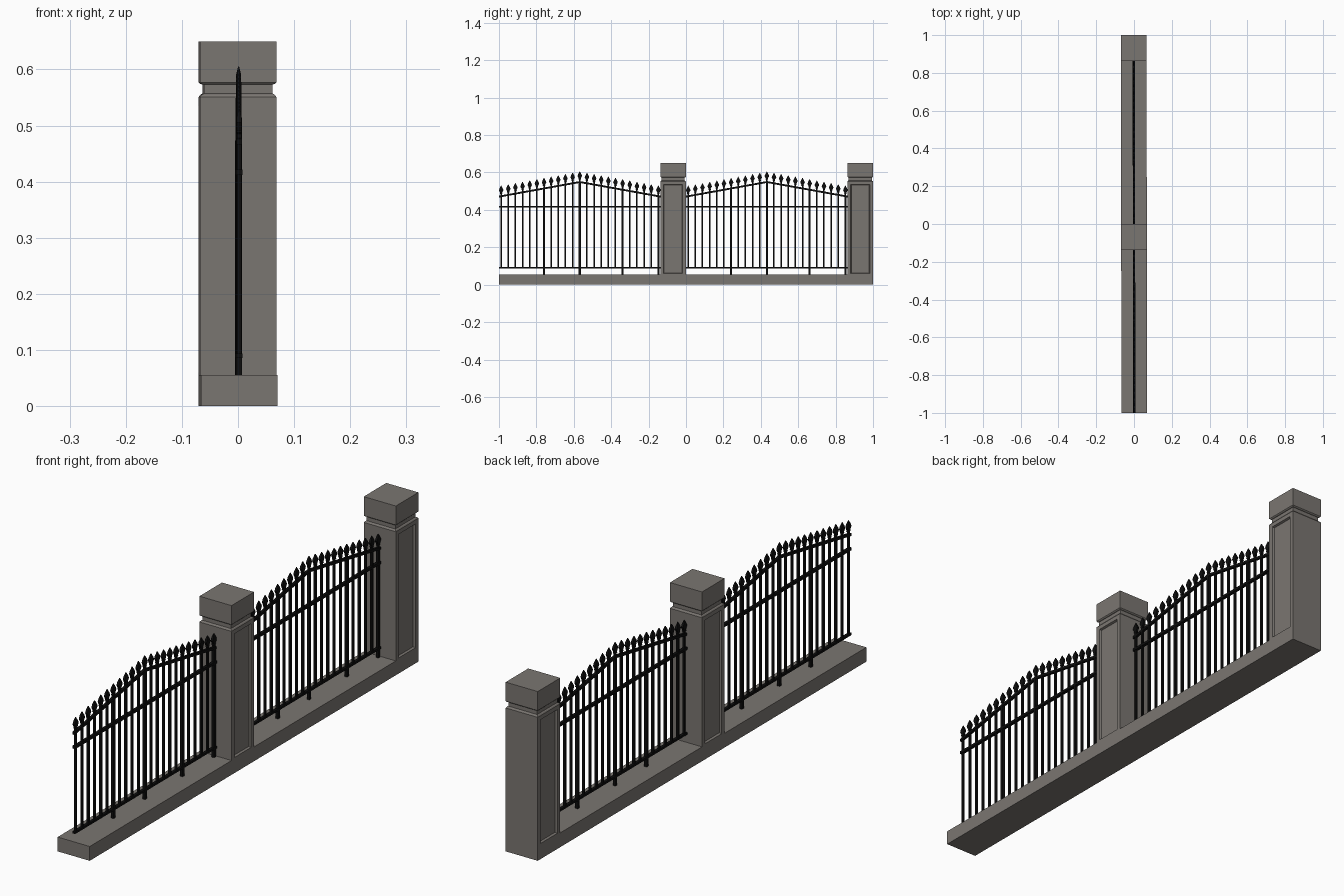
import bpy, bmesh, math
from mathutils import Matrix, Vector

if "Cube" in bpy.data.objects:
    bpy.data.objects.remove(bpy.data.objects["Cube"])


def material(name, rgb):
    m = bpy.data.materials.new(name)
    m.diffuse_color = (*rgb, 1)
    m.use_nodes = True
    m.node_tree.nodes["Principled BSDF"].inputs["Base Color"].default_value = m.diffuse_color
    return m


stone = material("warm grey stone", (0.195, 0.18, 0.165))
iron = material("black iron", (0.004, 0.004, 0.004))
TILT = Matrix.Rotation(0.002, 4, 'Z')   # the whole wall runs very slightly off axis
HX = 0.068                              # half thickness of the wall
BASE_TOP = 0.055


def finish(name, bm, mat):
    bmesh.ops.recalc_face_normals(bm, faces=bm.faces)
    bm.transform(TILT)
    me = bpy.data.meshes.new(name)
    bm.to_mesh(me)
    bm.free()
    me.materials.append(mat)
    ob = bpy.data.objects.new(name, me)
    bpy.context.collection.objects.link(ob)
    return ob


def box(bm, lo, hi):
    lo, hi = Vector(lo), Vector(hi)
    s = hi - lo
    bmesh.ops.create_cube(bm, size=1, matrix=Matrix.Translation((lo + hi) / 2)
                          @ Matrix.Diagonal((s.x, s.y, s.z, 1)))


def loft(bm, rings):
    """Join rings of points into a closed solid."""
    vs = [[bm.verts.new(p) for p in r] for r in rings]
    n = len(vs[0])
    for a, b in zip(vs, vs[1:]):
        for i in range(n):
            j = (i + 1) % n
            bm.faces.new((a[i], a[j], b[j], b[i]))
    bm.faces.new(vs[0][::-1])
    bm.faces.new(vs[-1])


def rect(cy, hx, hy, z):
    return [(-hx, cy - hy, z), (hx, cy - hy, z), (hx, cy + hy, z), (-hx, cy + hy, z)]


# low wall under everything
bm = bmesh.new()
box(bm, (-HX, -1, 0), (HX, 1, BASE_TOP))
finish("base_wall", bm, stone)


# pillar with a grooved neck, block cap and sunken side panels
def pillar(name, cy):
    hy = 0.0685
    prof = [(0, BASE_TOP), (0, 0.551), (0.003, 0.555), (0.007, 0.557),
            (0.007, 0.573), (0.003, 0.574), (0, 0.577), (0, 0.65)]
    bm = bmesh.new()
    loft(bm, [rect(cy, HX - d, hy - d, z) for d, z in prof])
    bmesh.ops.recalc_face_normals(bm, faces=bm.faces)
    sides = [f for f in bm.faces if abs(f.normal.x) > 0.9 and f.calc_area() > 0.04]
    bmesh.ops.inset_individual(bm, faces=sides, thickness=0.025)
    for f in sides:
        for v in f.verts:       # panel reaches nearly down to the base wall
            v.co.z = 0.535 if v.co.z > 0.3 else 0.06
    bmesh.ops.inset_individual(bm, faces=sides, thickness=0.004, depth=-0.008)
    finish(name, bm, stone)


pillar("middle_pillar", -0.0685)
pillar("end_pillar", 0.9315)

# railing panels
STEP = 0.0382
POSTS = (-5, 0, 6, 11)


def top_z(t):
    return 0.549 - 0.078 * abs(t) / 0.432


def railing(tag, y0):
    c, half = y0 + 0.432, 0.432
    # horizontal rails
    bm = bmesh.new()
    for z, h in ((0.09, 0.004), (0.417, 0.005)):
        box(bm, (-0.006, c - half, z - h), (0.006, c + half, z + h))
    finish(tag + "_level_rails", bm, iron)
    # peaked top rail
    bm = bmesh.new()
    r, h = 0.005, 0.005
    loft(bm, [[(-r, c + t, top_z(t) - h), (r, c + t, top_z(t) - h),
               (r, c + t, top_z(t) + h), (-r, c + t, top_z(t) + h)]
              for t in (-half, 0, half)])
    finish(tag + "_peaked_rail", bm, iron)
    # upright bars, the heavier ones standing on the base wall
    bm, spikes = bmesh.new(), bmesh.new()
    for i in range(-11, 12):
        t = i * STEP
        post = i in POSTS
        w = 0.0055 if post else 0.004
        y, z = c + t, top_z(t)
        box(bm, (-w, y - w, BASE_TOP if post else 0.088), (w, y + w, z))
        # diamond shaped spear head on a thin neck
        prof = [(0.004, 0.0), (0.004, 0.012), (0.0075, 0.015), (0.005, 0.018),
                (0.0125, 0.032), (0.008, 0.042), (0.001, 0.056)]
        loft(spikes, [rect(y, min(0.0045, s), s, z + dz) for s, dz in prof])
    finish(tag + "_bars", bm, iron)
    finish(tag + "_spear_heads", spikes, iron)


railing("front_railing", -1.0)
railing("back_railing", 0.0)
